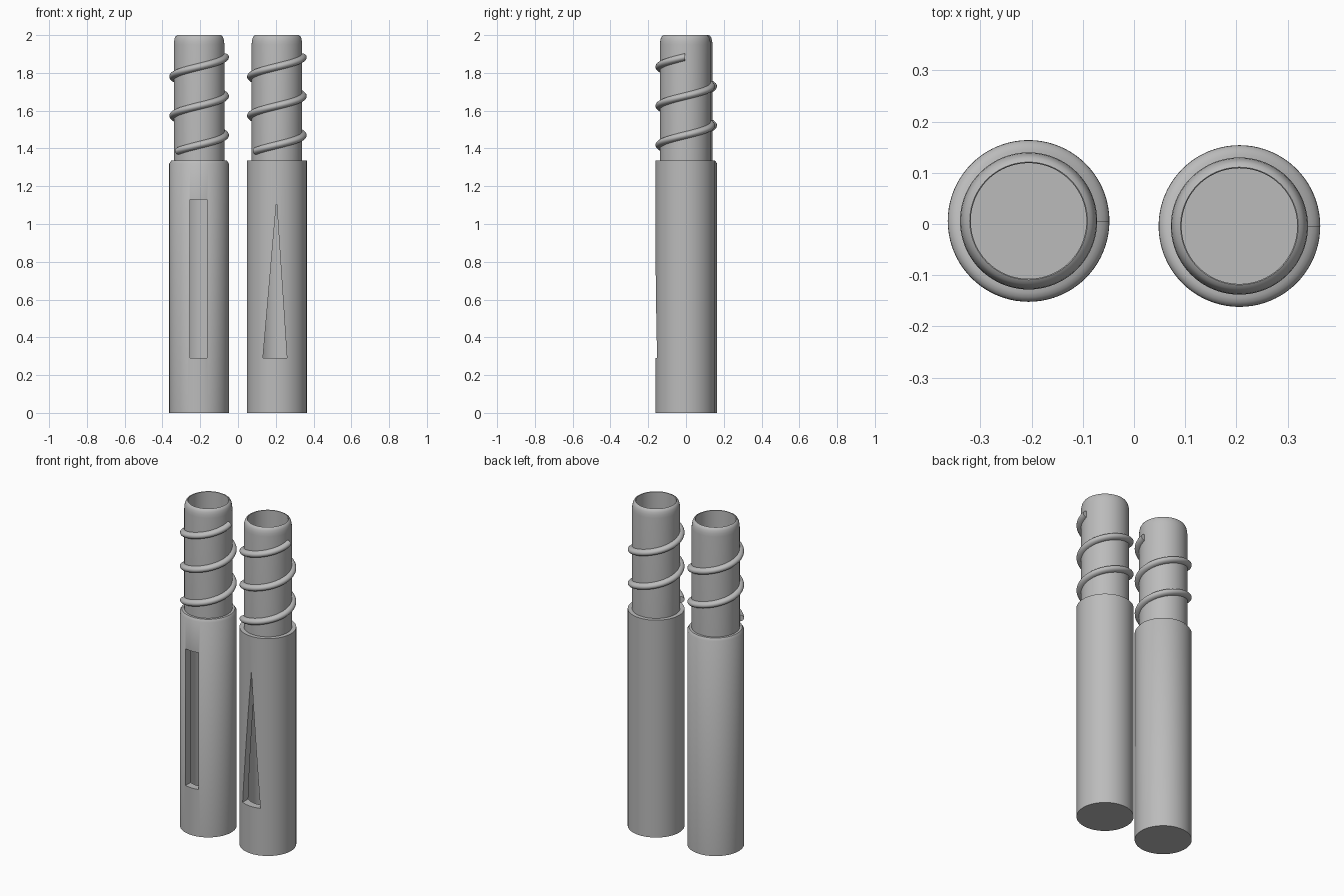
import bpy, bmesh, math

if "Cube" in bpy.data.objects:
    bpy.data.objects.remove(bpy.data.objects["Cube"])

grey = bpy.data.materials.new("plain grey")
grey.diffuse_color = (0.5, 0.5, 0.5, 1)
grey.use_nodes = True
grey.node_tree.nodes["Principled BSDF"].inputs["Base Color"].default_value = grey.diffuse_color


def make_object(name, verts, faces):
    mesh = bpy.data.meshes.new(name)
    mesh.from_pydata(verts, [], faces)
    bm = bmesh.new()
    bm.from_mesh(mesh)
    bmesh.ops.remove_doubles(bm, verts=bm.verts, dist=1e-5)
    bmesh.ops.recalc_face_normals(bm, faces=bm.faces)
    bm.to_mesh(mesh)
    bm.free()
    mesh.materials.append(grey)
    obj = bpy.data.objects.new(name, mesh)
    bpy.context.collection.objects.link(obj)
    return obj


def smooth(obj):
    bpy.ops.object.select_all(action='DESELECT')
    obj.select_set(True)
    bpy.context.view_layer.objects.active = obj
    bpy.ops.object.shade_smooth_by_angle(angle=math.radians(35))


def lathe(name, profile, cx, cy, n=80):
    """Closed solid of revolution; first and last profile rings are capped."""
    verts = [(cx + r * math.cos(2 * math.pi * i / n), cy + r * math.sin(2 * math.pi * i / n), z)
             for r, z in profile for i in range(n)]
    faces = [(k * n + i, k * n + (i + 1) % n, (k + 1) * n + (i + 1) % n, (k + 1) * n + i)
             for k in range(len(profile) - 1) for i in range(n)]
    last = (len(profile) - 1) * n
    faces += [tuple(range(n))[::-1], tuple(range(last, last + n))]
    return make_object(name, verts, faces)


def cut_window(obj, outline, cy):
    """Cut a straight-sided window through the front wall."""
    m = len(outline)
    verts = [(x, y, z) for y in (cy - 0.3, cy) for x, z in outline]
    faces = [tuple(range(m)), tuple(range(m, 2 * m))]
    faces += [(i, (i + 1) % m, m + (i + 1) % m, m + i) for i in range(m)]
    cutter = make_object("window_cutter", verts, faces)
    cutter.hide_render = True
    mod = obj.modifiers.new("window", 'BOOLEAN')
    mod.operation, mod.solver, mod.object = 'DIFFERENCE', 'EXACT', cutter
    bpy.context.view_layer.objects.active = obj
    bpy.ops.object.modifier_apply(modifier=mod.name)
    bpy.data.objects.remove(cutter)


def thread(name, cx, cy):
    """Rounded helical ridge around the neck."""
    start, end, steps, m = 216, 1080, 173, 10
    verts, faces = [], []
    for s in range(steps + 1):
        deg = start + (end - start) * s / steps
        a, z = math.radians(deg), 1.47 + 0.207 * (deg - 360) / 360
        for j in range(m):
            t = -math.pi / 2 + math.pi * j / (m - 1)
            r = 0.132 + 0.026 * math.cos(t)
            verts.append((cx + r * math.cos(a), cy + r * math.sin(a), z + 0.02 * math.sin(t)))
    for s in range(steps):
        for j in range(m):
            k = (j + 1) % m
            faces.append((s * m + j, s * m + k, (s + 1) * m + k, (s + 1) * m + j))
    faces += [tuple(range(m)), tuple(range(steps * m, (steps + 1) * m))]
    return make_object(name, verts, faces)


# outer neck with rounded lip, then the bore down to its floor
neck = [(0.134, 1.335), (0.134, 1.95), (0.1325, 1.968), (0.129, 1.984), (0.123, 1.995),
        (0.115, 2.0), (0.113, 1.998), (0.113, 0.05)]
tubes = [
    ("left", -0.206, 0.006, [(0.158, 0), (0.158, 1.32), (0.148, 1.335)],
     [(-0.255, 0.29), (-0.165, 0.29), (-0.165, 1.13), (-0.255, 1.13)]),
    ("right", 0.206, -0.004, [(0.158, 0), (0.158, 1.335)],
     [(0.132, 0.29), (0.259, 0.29), (0.204, 1.12)]),
]
for side, cx, cy, base, window in tubes:
    tube = lathe(side + "_tube", base + neck, cx, cy)
    cut_window(tube, window, cy)
    smooth(tube)
    smooth(thread(side + "_thread", cx, cy))
